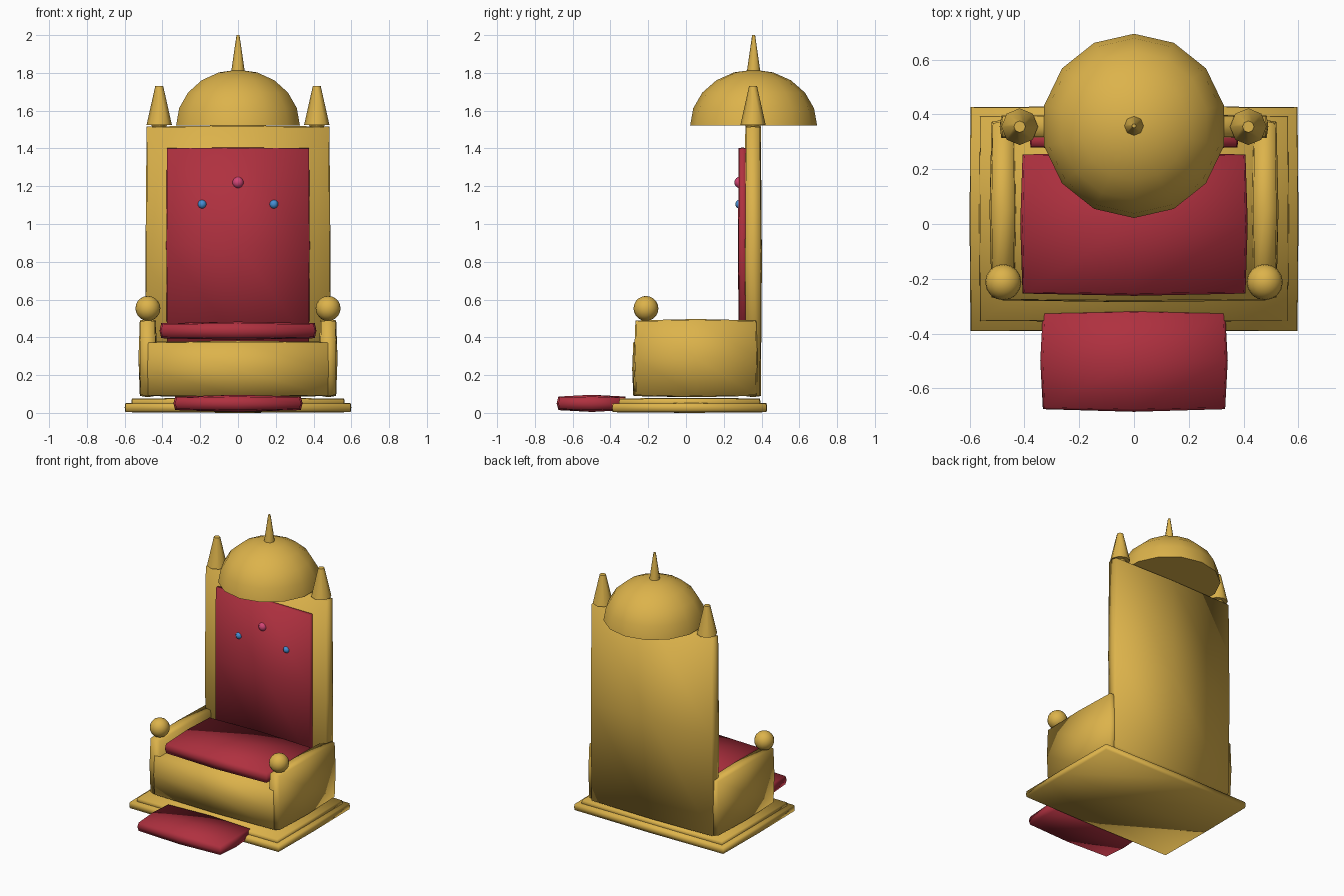
import bpy, bmesh, math
from mathutils import Matrix

if "Cube" in bpy.data.objects:
    bpy.data.objects.remove(bpy.data.objects["Cube"])


def material(name, rgb):
    m = bpy.data.materials.new(name)
    m.diffuse_color = (*rgb, 1)
    m.use_nodes = True
    m.node_tree.nodes["Principled BSDF"].inputs["Base Color"].default_value = m.diffuse_color
    return m


GOLD = material("gold", (0.72, 0.45, 0.07))
RED = material("red_velvet", (0.43, 0.03, 0.05))
PINK = material("pink_gem", (0.65, 0.06, 0.18))
BLUE = material("blue_gem", (0.06, 0.27, 0.65))


def finish(bm, name, mat, angle=None):
    bmesh.ops.recalc_face_normals(bm, faces=bm.faces)
    mesh = bpy.data.meshes.new(name)
    bm.to_mesh(mesh)
    bm.free()
    ob = bpy.data.objects.new(name, mesh)
    bpy.context.collection.objects.link(ob)
    mesh.materials.append(mat)
    mesh.polygons.foreach_set("use_smooth", [True] * len(mesh.polygons))
    if angle:
        bpy.ops.object.select_all(action='DESELECT')
        ob.select_set(True)
        bpy.context.view_layer.objects.active = ob
        bpy.ops.object.shade_smooth_by_angle(angle=math.radians(angle))
    return ob


def puffed_box(name, mat, xr, yr, zr, inset=0.01):
    """Box whose face centres bulge out past its edges and corners."""
    bm = bmesh.new()
    bmesh.ops.create_cube(bm, size=2)
    bmesh.ops.subdivide_edges(bm, edges=bm.edges, cuts=1, use_grid_fill=True)
    ranges = (xr, yr, zr)
    for v in bm.verts:
        outer = sum(abs(c) > 0.5 for c in v.co)
        pull = {0: 0, 1: 0, 2: 0.6, 3: 1}[outer] * inset
        for i, (lo, hi) in enumerate(ranges):
            s = v.co[i]
            v.co[i] = (lo + hi) / 2 + s * ((hi - lo) / 2 - pull)
    return finish(bm, name, mat)


def ball(name, mat, loc, r, seg=16, rings=10):
    bm = bmesh.new()
    bmesh.ops.create_uvsphere(bm, u_segments=seg, v_segments=rings, radius=r,
                              matrix=Matrix.Translation(loc))
    return finish(bm, name, mat)


def spike(name, x, y, z0, z1, r0, r1):
    bm = bmesh.new()
    bmesh.ops.create_cone(bm, cap_ends=True, segments=8, radius1=r0, radius2=r1,
                          depth=z1 - z0,
                          matrix=Matrix.Translation((x, y, (z0 + z1) / 2)))
    return finish(bm, name, GOLD, 50)


# Stepped plinth
puffed_box("plinth_lower", GOLD, (-0.6, 0.6), (-0.393, 0.43), (0.0, 0.055), 0.006)
puffed_box("plinth_upper", GOLD, (-0.565, 0.565), (-0.357, 0.395), (0.03, 0.08), 0.006)

# Seat, backrest and upholstery
puffed_box("seat", GOLD, (-0.485, 0.485), (-0.285, 0.33), (0.083, 0.382))
puffed_box("backrest", GOLD, (-0.49, 0.49), (0.308, 0.402), (0.083, 1.522))
puffed_box("back_panel", RED, (-0.38, 0.38), (0.275, 0.325), (0.365, 1.405), 0.006)
puffed_box("seat_cushion", RED, (-0.415, 0.415), (-0.262, 0.262), (0.387, 0.483), 0.014)
puffed_box("foot_cushion", RED, (-0.342, 0.342), (-0.685, -0.312), (0.005, 0.096), 0.016)

# Paired arms, knobs and corner finials
for side, s in (("left", -1), ("right", 1)):
    xs = sorted((s * 0.428, s * 0.527))
    puffed_box(side + "_arm", GOLD, xs, (-0.275, 0.38), (0.083, 0.497), 0.012)
    ball(side + "_arm_knob", GOLD, (s * 0.477, -0.212, 0.553), 0.066)
    ball(side + "_finial_base", GOLD, (s * 0.417, 0.355, 1.54), 0.045, 8, 6)
    spike(side + "_finial", s * 0.417, 0.355, 1.525, 1.73, 0.067, 0.021)
    ball(side + "_gem", BLUE, (s * 0.19, 0.285, 1.105), 0.024, 10, 8)
ball("centre_gem", PINK, (0, 0.287, 1.22), 0.031, 10, 8)

# Half-dome canopy with closed underside
bm = bmesh.new()
bmesh.ops.create_uvsphere(bm, u_segments=14, v_segments=10, radius=0.336)
bmesh.ops.delete(bm, geom=[v for v in bm.verts if v.co.z < -0.01], context='VERTS')
bmesh.ops.holes_fill(bm, edges=[e for e in bm.edges if e.is_boundary])
bmesh.ops.scale(bm, vec=(1, 1, 0.295 / 0.336), verts=bm.verts)
bmesh.ops.translate(bm, vec=(0, 0.358, 1.522), verts=bm.verts)
finish(bm, "dome", GOLD, 50)
spike("dome_spire", 0, 0.358, 1.805, 2.0, 0.036, 0.008)
